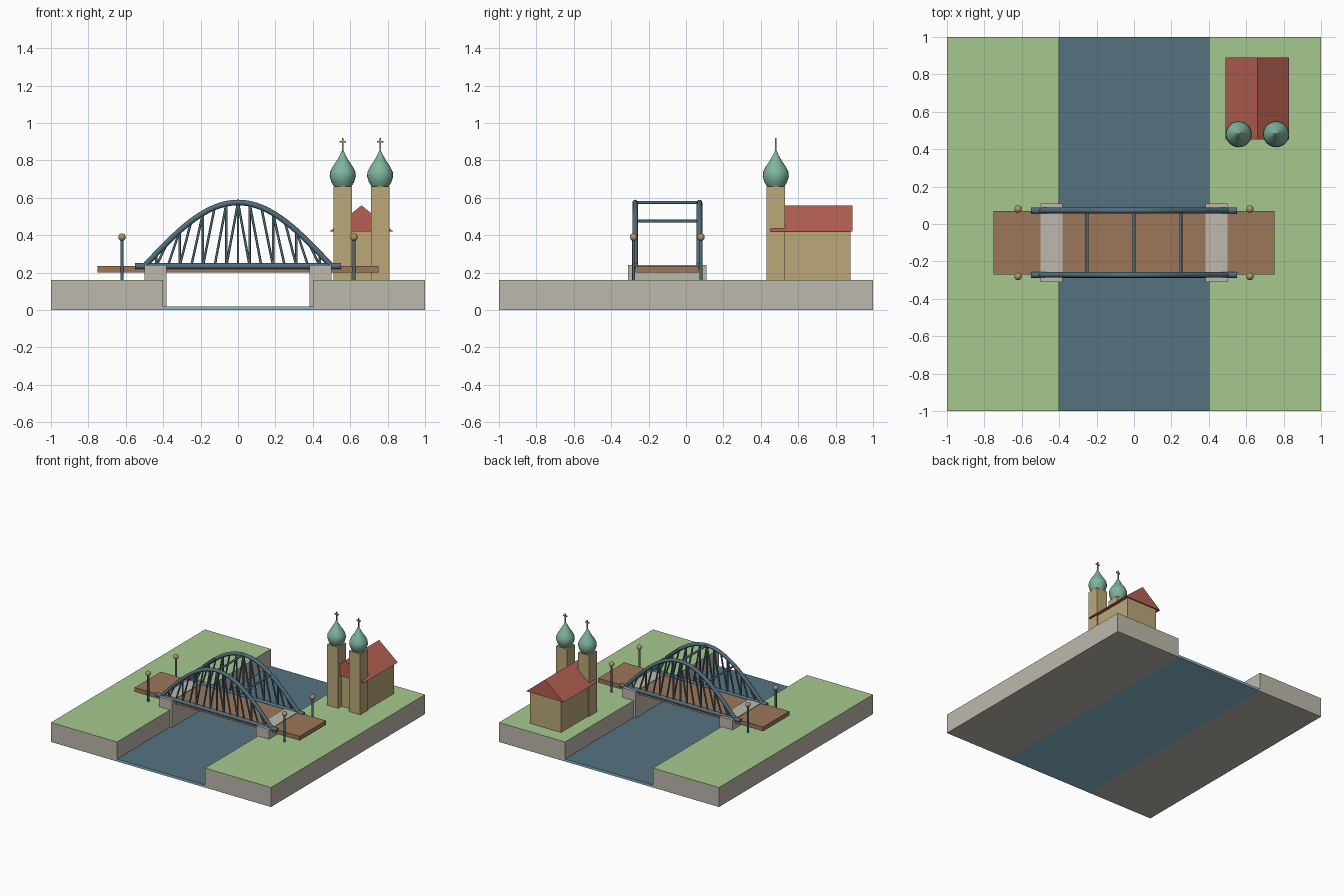
import bpy
import bmesh
import math
from mathutils import Vector

cube = bpy.data.objects.get("Cube")
if cube:
    bpy.data.objects.remove(cube, do_unlink=True)


def material(name, rgb):
    # Colours are given as 0-255 screen values and stored as linear values
    lin = [((c / 255 + 0.055) / 1.055) ** 2.4 for c in rgb] + [1]
    m = bpy.data.materials.new(name)
    m.use_nodes = True
    m.diffuse_color = lin
    m.node_tree.nodes["Principled BSDF"].inputs["Base Color"].default_value = lin
    return m


GRASS = material("grass green", (166, 201, 141))
STONE = material("grey stone", (190, 185, 174))
WATER = material("river surface blue", (86, 114, 128))
WATER_BODY = material("river body blue", (136, 184, 206))
WOOD = material("deck brown", (156, 119, 90))
STEEL = material("steel blue", (82, 110, 124))
PLASTER = material("tan plaster", (187, 168, 122))
ROOF = material("roof red", (182, 96, 82))
COPPER = material("copper green", (126, 180, 156))
BRASS = material("dull brass", (176, 152, 108))


def finish(bm, name, *mats):
    bmesh.ops.recalc_face_normals(bm, faces=bm.faces)
    mesh = bpy.data.meshes.new(name)
    bm.to_mesh(mesh)
    bm.free()
    ob = bpy.data.objects.new(name, mesh)
    bpy.context.collection.objects.link(ob)
    for m in mats:
        mesh.materials.append(m)
    return ob


def smooth(ob):
    bpy.ops.object.select_all(action="DESELECT")
    ob.select_set(True)
    bpy.context.view_layer.objects.active = ob
    bpy.ops.object.shade_smooth_by_angle(angle=math.radians(50))


def box(name, mat, x, y, z):
    bm = bmesh.new()
    bmesh.ops.create_cube(bm, size=1)
    for v in bm.verts:
        v.co = [r[0] if c < 0 else r[1] for c, r in zip(v.co, (x, y, z))]
    return finish(bm, name, mat)


def add_rod(bm, a, b, r, sides=8):
    a, b = Vector(a), Vector(b)
    d = b - a
    made = bmesh.ops.create_cone(bm, cap_ends=True, segments=sides, radius1=r,
                                 radius2=r, depth=d.length)
    turn = d.to_track_quat("Z", "Y")
    for v in made["verts"]:
        v.co = turn @ v.co + (a + b) / 2


def rods(name, mat, pairs, r, sides=8):
    bm = bmesh.new()
    for a, b in pairs:
        add_rod(bm, a, b, r, sides)
    smooth(finish(bm, name, mat))


def lathe(name, mat, profile, x, y, steps=24):
    bm = bmesh.new()
    verts = [bm.verts.new((r, 0, z)) for r, z in profile]
    edges = [bm.edges.new(p) for p in zip(verts, verts[1:])]
    bmesh.ops.spin(bm, geom=verts + edges, axis=(0, 0, 1), cent=(0, 0, 0),
                   angle=math.tau, steps=steps)
    bmesh.ops.remove_doubles(bm, verts=bm.verts, dist=0.0005)
    bmesh.ops.translate(bm, verts=bm.verts, vec=(x, y, 0))
    smooth(finish(bm, name, mat))


# River with a dark upper surface, and banks topped with a layer of grass
river = box("river", WATER_BODY, (-0.4, 0.4), (-1, 1), (0, 0.02))
river.data.materials.append(WATER)
for face in river.data.polygons:
    face.material_index = int(face.normal.z > 0.5)
for side, x in (("right", (-1, -0.4)), ("left", (0.4, 1))):
    box(side + "_bank", STONE, x, (-1, 1), (0, 0.156))
    box(side + "_grass", GRASS, x, (-1, 1), (0.156, 0.16))

# Bridge deck and abutments
MID = -0.1
box("deck", WOOD, (-0.75, 0.75), (MID - 0.17, MID + 0.17), (0.2, 0.235))
for side, x in (("right", (-0.5, -0.382)), ("left", (0.382, 0.5))):
    box(side + "_abutment", STONE, x, (MID - 0.21, MID + 0.21), (0.01, 0.24))

# Arched trusses
BASE = 0.235


def arch_z(x):
    return BASE + 0.34 * math.cos(math.pi * x)


for side, y in (("front", MID - 0.172), ("back", MID + 0.172)):
    curve = bpy.data.curves.new(side + "_arch", "CURVE")
    curve.dimensions = "3D"
    curve.bevel_depth = 0.015
    curve.bevel_resolution = 2
    curve.use_fill_caps = True
    spline = curve.splines.new("POLY")
    count = 32
    spline.points.add(count)
    for i, p in enumerate(spline.points):
        x = i / count - 0.5
        p.co = (x, y, arch_z(x), 1)
    arch = bpy.data.objects.new(side + "_arch", curve)
    bpy.context.collection.objects.link(arch)
    curve.materials.append(STEEL)
    bpy.ops.object.select_all(action="DESELECT")
    arch.select_set(True)
    bpy.context.view_layer.objects.active = arch
    bpy.ops.object.convert(target="MESH")
    smooth(bpy.context.view_layer.objects.active)

    rods(side + "_chord", STEEL, [((-0.55, y, BASE), (0.55, y, BASE))], 0.016, 12)
    hangers = [((0, y, BASE), (0, y, arch_z(0)))]
    for i in range(4):
        for s in (-1, 1):
            x = s * (0.0625 + i * 0.125)
            inner, outer = x - s * 0.0625, x + s * 0.0625
            foot, top = (x, y, BASE), (x, y, arch_z(x))
            hangers += [(foot, top), ((outer, y, BASE), top),
                        (foot, (inner, y, arch_z(inner)))]
    rods(side + "_hangers", STEEL, hangers, 0.0065)

rods("cross_braces", STEEL,
     [((x, MID - 0.17, arch_z(x)), (x, MID + 0.17, arch_z(x)))
      for x in (-0.25, 0, 0.25)], 0.008)

# Street lamps
for i, x in enumerate((-0.62, 0.62)):
    for j, y in enumerate((MID - 0.18, MID + 0.18)):
        tag = ("right", "left")[i] + ("_front", "_back")[j]
        rods(tag + "_lamp_post", STEEL, [((x, y, 0.16), (x, y, 0.385))], 0.008)
        bm = bmesh.new()
        bmesh.ops.create_uvsphere(bm, u_segments=16, v_segments=10, radius=0.02)
        bmesh.ops.translate(bm, verts=bm.verts, vec=(x, y, 0.39))
        smooth(finish(bm, tag + "_lamp_globe", BRASS))

# Church nave and gabled roof
CX = 0.66
box("nave", PLASTER, (CX - 0.14, CX + 0.14), (0.475, 0.88), (0.16, 0.425))
bm = bmesh.new()
gable = bm.faces.new([bm.verts.new((CX + dx, 0.452, z)) for dx, z in
                      ((-0.17, 0.42), (0.17, 0.42), (0, 0.56))])
extruded = bmesh.ops.extrude_face_region(bm, geom=[gable], use_keep_orig=True)
bmesh.ops.translate(bm, vec=(0, 0.438, 0),
                    verts=[g for g in extruded["geom"]
                           if isinstance(g, bmesh.types.BMVert)])
finish(bm, "nave_roof", ROOF)

# Church towers with onion domes and crosses
onion = [(0, 0.655), (0.042, 0.655), (0.06, 0.682), (0.07, 0.715), (0.067, 0.74),
         (0.053, 0.768), (0.033, 0.797), (0.017, 0.825), (0.006, 0.848), (0, 0.86)]
TY = 0.48
for side, x in (("right", CX - 0.1), ("left", CX + 0.1)):
    box(side + "_tower", PLASTER, (x - 0.05, x + 0.05), (TY - 0.05, TY + 0.05),
        (0.16, 0.66))
    lathe(side + "_dome", COPPER, onion, x, TY)
    box(side + "_cross_upright", BRASS, (x - 0.004, x + 0.004),
        (TY - 0.004, TY + 0.004), (0.85, 0.92))
    box(side + "_cross_arm", BRASS, (x - 0.018, x + 0.018),
        (TY - 0.004, TY + 0.004), (0.897, 0.905))
